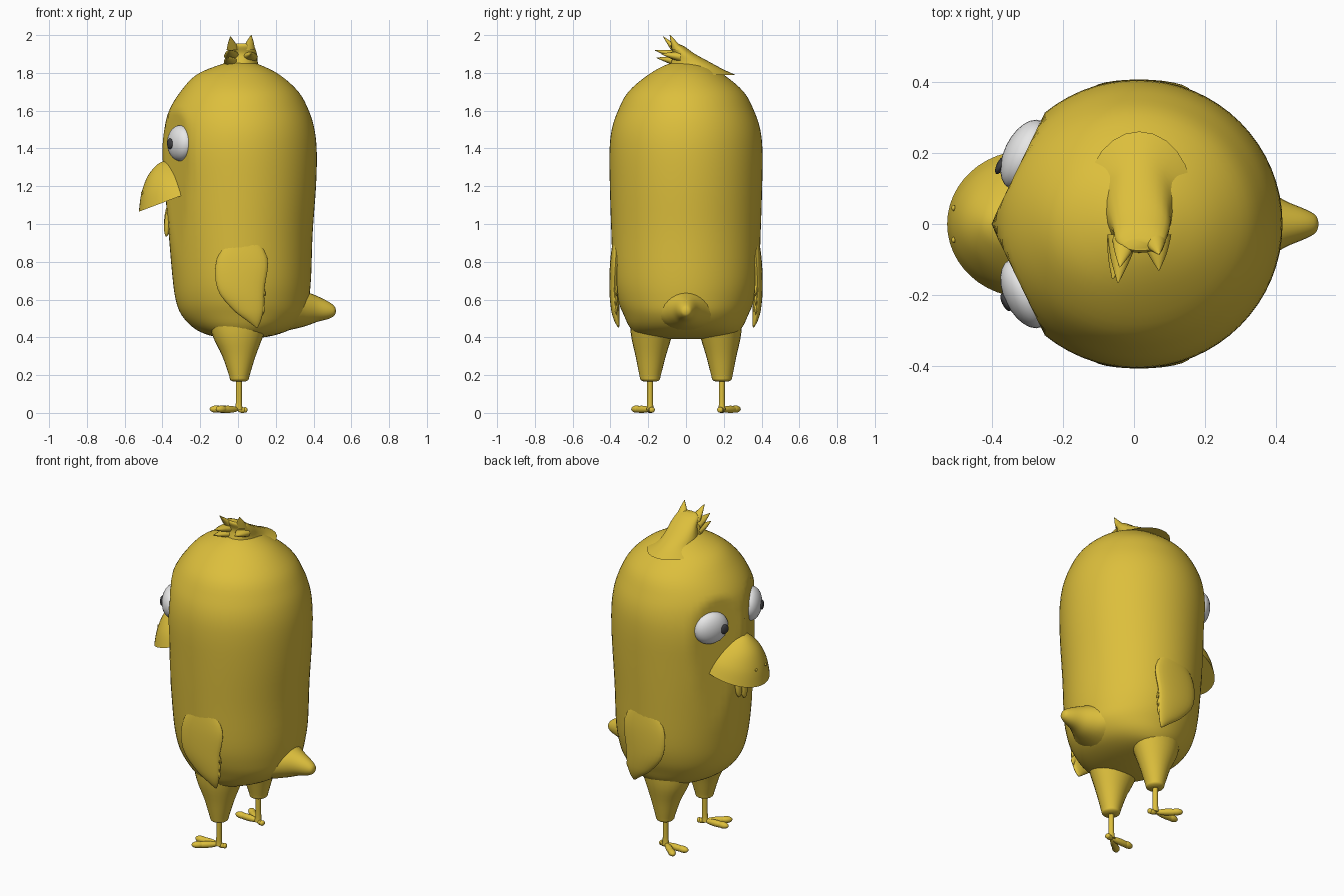
import bpy, bmesh, math
from mathutils import Matrix, Vector

if "Cube" in bpy.data.objects:
    bpy.data.objects.remove(bpy.data.objects["Cube"])


def material(name, rgb):
    m = bpy.data.materials.new(name)
    m.diffuse_color = (*rgb, 1)
    m.use_nodes = True
    m.node_tree.nodes["Principled BSDF"].inputs["Base Color"].default_value = m.diffuse_color
    return m


YELLOW = material("feather yellow", (0.72, 0.52, 0.045))
WHITE = material("eye white", (0.8, 0.8, 0.8))
DARK = material("pupil grey", (0.05, 0.05, 0.055))


def finish(name, bm, mat, angle=50):
    bmesh.ops.recalc_face_normals(bm, faces=bm.faces)
    me = bpy.data.meshes.new(name)
    bm.to_mesh(me)
    bm.free()
    me.materials.append(mat)
    me.shade_smooth()
    me.set_sharp_from_angle(angle=math.radians(angle))
    ob = bpy.data.objects.new(name, me)
    bpy.context.collection.objects.link(ob)
    return ob


def smooth_rows(rows, n):
    """Catmull-Rom interpolation through rows of numbers."""
    out = []
    for i in range(len(rows) - 1):
        a, b, c, d = (rows[max(i - 1, 0)], rows[i], rows[i + 1],
                      rows[min(i + 2, len(rows) - 1)])
        for k in range(n):
            t = k / n
            out.append([0.5 * (2 * q + (r - p) * t + (2 * p - 5 * q + 4 * r - s) * t * t
                               + (3 * q - p - 3 * r + s) * t ** 3)
                        for p, q, r, s in zip(a, b, c, d)])
    return out + [list(rows[-1])]


def skin(rings):
    """Closed skin over rings of points."""
    bm = bmesh.new()
    vs = [[bm.verts.new(p) for p in ring] for ring in rings]
    m = len(vs[0])
    for r, s in zip(vs, vs[1:]):
        for j in range(m):
            k = (j + 1) % m
            bm.faces.new((r[j], r[k], s[k], s[j]))
    bm.faces.new(vs[0])
    bm.faces.new(vs[-1])
    return bm


def loft(name, rows, axis='z', segs=24, n=4, limit=None, mat=YELLOW):
    """Rows are (cx, cy, cz, radius u, radius v); rings lie across the axis."""
    rings = []
    for cx, cy, cz, u, v in smooth_rows(rows, n):
        ring = []
        for j in range(segs):
            a = 2 * math.pi * j / segs
            p, q = abs(u) * math.cos(a), abs(v) * math.sin(a)
            pt = Vector((cx, cy, cz)) + Vector({'z': (p, q, 0), 'x': (0, p, q),
                                                'y': (p, 0, q)}[axis])
            ring.append(limit(pt) if limit else pt)
        rings.append(ring)
    return finish(name, skin(rings), mat)


def ellipsoid(name, c, scale, turn=0, mat=YELLOW, tilt=0):
    bm = bmesh.new()
    bmesh.ops.create_uvsphere(bm, u_segments=24, v_segments=16, radius=1)
    bm.transform(Matrix.Translation(c) @ Matrix.Rotation(turn, 4, 'Z')
                 @ Matrix.Rotation(tilt, 4, 'Y') @ Matrix.Diagonal((*scale, 1)))
    return finish(name, bm, mat)


# body: z, x min, x max, half width in y; face flattened where the eyes sit
def face_limit(p):
    for s in (1, -1):
        nrm = Vector((-0.9, 0.436 * s, 0))
        over = p.dot(nrm) - 0.362
        if over > 0:
            p = p - nrm * over
    return p


body = [(1.865, 0, .03, .012), (1.845, -.09, .11, .10), (1.79, -.22, .22, .20),
        (1.70, -.305, .32, .305), (1.60, -.365, .375, .36), (1.5, -.39, .405, .393),
        (1.38, -.40, .417, .405), (1.2, -.388, .413, .403), (.95, -.367, .395, .395),
        (.72, -.347, .387, .385), (.60, -.33, .375, .362), (.52, -.30, .355, .33),
        (.45, -.235, .29, .295), (.41, -.15, .19, .24), (.39, -.04, .06, .08)]
loft("body", [((a + b) / 2, 0, z, (b - a) / 2, w) for z, a, b, w in body],
     segs=64, limit=face_limit)

# tail
loft("tail", [(.12, 0, .53, .22, .125), (.28, 0, .545, .17, .105), (.36, 0, .55, .11, .09),
              (.42, 0, .55, .068, .068), (.48, 0, .543, .042, .045),
              (.51, 0, .54, .025, .025), (.518, 0, .54, .006, .006)], axis='x')

# head tuft: hood leaning forward, with ragged tips
loft("tuft", [(.015, .07, 1.79, .15, .19), (.015, .05, 1.82, .105, .145),
              (.015, .025, 1.855, .09, .105), (.02, -.01, 1.90, .08, .058),
              (.018, -.045, 1.94, .068, .036), (.018, -.06, 1.955, .045, .015)])
for i, (base, tip) in enumerate([((-.025, -.045, 1.92), (-.04, -.12, 1.992)),
                                 ((.055, -.04, 1.92), (.07, -.085, 2.0))]):
    b, t = Vector(base), Vector(tip)
    loft(f"tuft_tip_{i}", [(*b, .036, .034), (*b.lerp(t, .5), .021, .018),
                           (*t, .002, .002)], segs=12)
for i, (base, tip) in enumerate([((-.03, -.03, 1.89), (-.045, -.165, 1.92)),
                                 ((.06, -.03, 1.885), (.07, -.13, 1.90)),
                                 ((-.03, -.03, 1.855), (-.06, -.155, 1.88))]):
    b, t = Vector(base), Vector(tip)
    loft(f"tuft_lock_{i}", [(*b, .045, .028), (*b.lerp(t, .5), .028, .017),
                            (*t, .002, .002)], axis='y', segs=12)

# beak: x back, x front, half width, z front, z back
beak = [(-.365, -.385, .015, 1.337, 1.337), (-.355, -.43, .065, 1.313, 1.315),
        (-.34, -.48, .125, 1.25, 1.265), (-.32, -.512, .175, 1.16, 1.21),
        (-.30, -.525, .207, 1.065, 1.15)]
rings = []
for xb, xf, w, zf, zb in smooth_rows(beak, 5):
    angles = [math.pi * (j / 24 - .5) for j in range(25)]
    rings.append([(xb + (xf - xb) * math.cos(a), w * math.sin(a),
                   zb + (zf - zb) * math.cos(a)) for a in angles])
finish("beak", skin(rings), YELLOW, 40)

# wattles, eyes, and all other paired parts
pupils = {1: (-.375, .165, 1.425), -1: (-.36, -.22, 1.425)}
wing = [(.98, .0, .06, .365, .01), (.82, -.11, .155, .372, .028), (.66, -.11, .14, .38, .026),
        (.55, -.03, .135, .375, .022), (.49, .045, .122, .366, .015), (.452, .095, .105, .357, .003)]
for s, side in ((1, "left"), (-1, "right")):
    ellipsoid(f"{side}_wattle", (-.372, .026 * s, 1.02 + .012 * s), (.018, .026, .075), tilt=.1)
    turn = math.atan2(.436 * s, -.9)
    ellipsoid(f"{side}_eye", (-.305, .195 * s, 1.428), (.06, .105, .095), turn, WHITE)
    ellipsoid(f"{side}_pupil", pupils[s], (.011, .027, .028), turn, DARK)
    ellipsoid(f"{side}_nostril", (-.507, .045 * s, 1.165), (.006, .008, .008))
    # wing with ragged rear feathers
    loft(f"{side}_wing", [((a + b) / 2, y * s, z, (b - a) / 2, t) for z, a, b, y, t in wing])
    for i, z in enumerate((.63, .58, .53)):
        loft(f"{side}_feather_{i}", [(.10, .375 * s, z + .05, .03, .014),
                                     (.125, .372 * s, z + .02, .018, .010),
                                     (.143 - .006 * i, .368 * s, z - .012, .002, .002)], segs=10)
    # leg and shank
    y = .19 * s
    loft(f"{side}_thigh", [(.01, .18 * s, .52, .17, .12), (.0, .183 * s, .41, .135, .108),
                           (.005, .187 * s, .30, .088, .08), (.007, y, .20, .055, .057),
                           (.007, y, .175, .048, .05), (.007, y, .165, .03, .03)])
    loft(f"{side}_shank", [(.005, y, .2, .016, .016), (.005, y, .06, .016, .016),
                           (.003, y, .015, .022, .02)], segs=14)
    # toes: tip x, tip y, radius
    for i, (tx, ty, r) in enumerate([(-.15, .195, .019), (-.115, .285, .019), (.05, .178, .015)]):
        a, b = Vector((0, y, 0)), Vector((tx, ty * s, 0))
        d = b - a
        turn = math.atan2(d.y, d.x)
        ellipsoid(f"{side}_toe_{i}", (*(a + d * .48).xy, r), (d.length * .52, r, r), turn)
        ellipsoid(f"{side}_toe_pad_{i}", (*(a + d * .76).xy, r + .001),
                  (d.length * .24, r * 1.1, r), turn)
